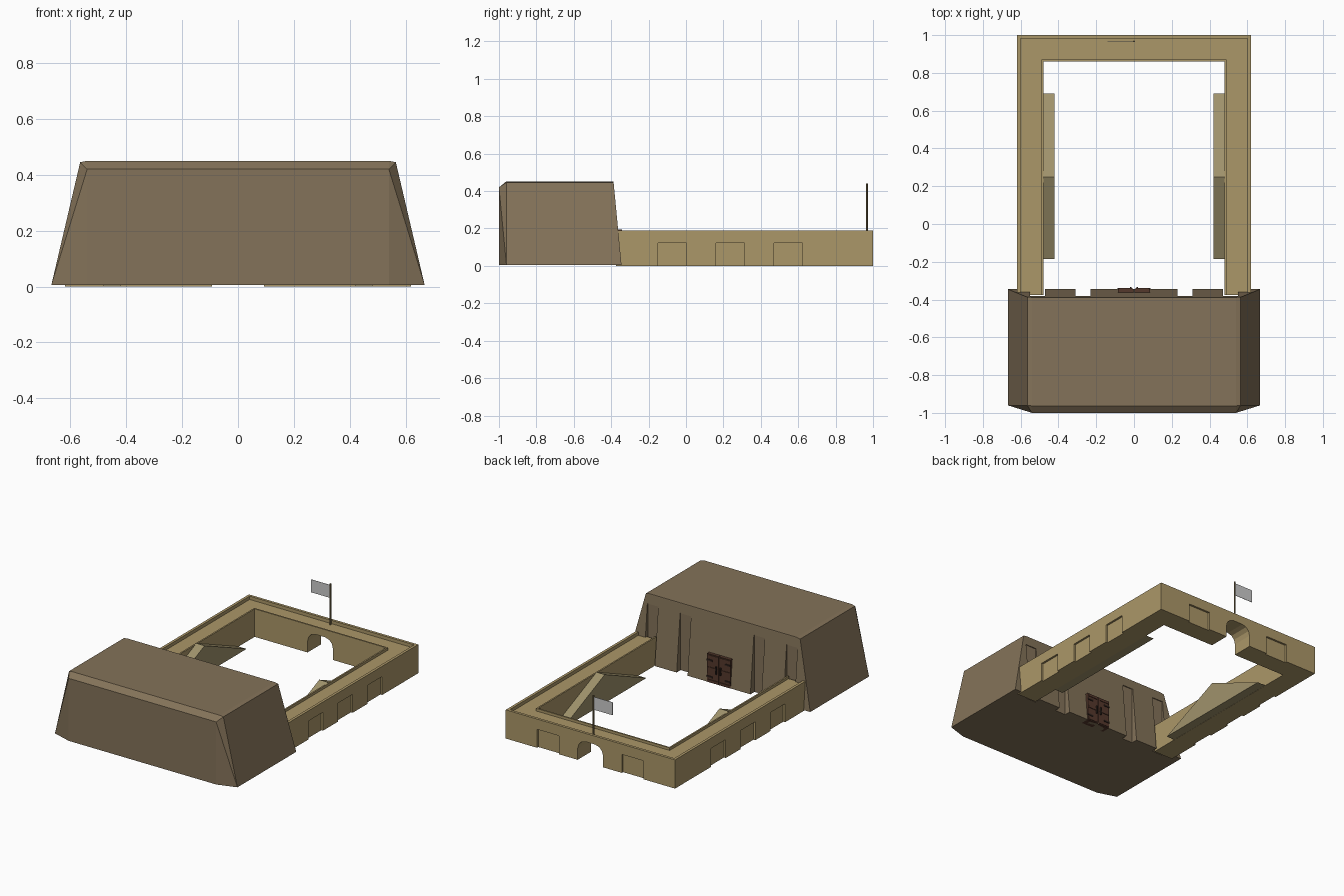
import bpy, bmesh
from mathutils import Matrix, Vector

if "Cube" in bpy.data.objects:
    bpy.data.objects.remove(bpy.data.objects["Cube"])


def material(name, rgb):
    m = bpy.data.materials.new(name)
    m.diffuse_color = (*rgb, 1)
    m.use_nodes = True
    m.node_tree.nodes["Principled BSDF"].inputs["Base Color"].default_value = m.diffuse_color
    return m


BROWN = material("brown_plaster", (0.23, 0.17, 0.10))
SAND = material("sand_plaster", (0.41, 0.31, 0.14))
OLIVE = material("ramp_stone", (0.35, 0.29, 0.15))
DOOR = material("door_wood", (0.09, 0.04, 0.025))
IRON = material("door_iron", (0.035, 0.02, 0.015))
POLE = material("pole_wood", (0.2, 0.15, 0.07))


def finish(bm, name, mat=None):
    bmesh.ops.recalc_face_normals(bm, faces=bm.faces)
    me = bpy.data.meshes.new(name)
    bm.to_mesh(me)
    bm.free()
    ob = bpy.data.objects.new(name, me)
    bpy.context.collection.objects.link(ob)
    if mat:
        me.materials.append(mat)
    return ob


def add_box(bm, x0, x1, y0, y1, z0, z1):
    size = Matrix.Diagonal((x1 - x0, y1 - y0, z1 - z0, 1))
    mid = Matrix.Translation(((x0 + x1) / 2, (y0 + y1) / 2, (z0 + z1) / 2))
    bmesh.ops.create_cube(bm, size=1, matrix=mid @ size)


def add_prism(bm, points, offset):
    face = bm.faces.new([bm.verts.new(p) for p in points])
    ext = bmesh.ops.extrude_face_region(bm, geom=[face])
    new = [v for v in ext["geom"] if isinstance(v, bmesh.types.BMVert)]
    bmesh.ops.translate(bm, verts=new, vec=Vector(offset))


def cut(ob, bm, name):
    cutter = finish(bm, name)
    cutter.hide_render = True
    mod = ob.modifiers.new("cut", "BOOLEAN")
    mod.operation, mod.solver, mod.object = "DIFFERENCE", "EXACT", cutter
    bpy.context.view_layer.objects.active = ob
    bpy.ops.object.modifier_apply(modifier=mod.name)
    bpy.data.objects.remove(cutter)


# Keep: tapered block with chamfered front
bm = bmesh.new()
for s in (-1, 1):
    for x, y, z in [(0.668, -0.345, 0.006), (0.668, -0.96, 0.006), (0.54, -1, 0.006),
                    (0.565, -0.387, 0.445), (0.565, -0.96, 0.445),
                    (0.54, -0.388, 0.45), (0.54, -0.963, 0.45), (0.54, -1, 0.42)]:
        bm.verts.new((s * x, y, z))
bmesh.ops.convex_hull(bm, input=bm.verts)
bmesh.ops.dissolve_limit(bm, angle_limit=0.01, verts=bm.verts, edges=bm.edges)
keep = finish(bm, "keep", BROWN)

# Tall niches in the courtyard face of the keep
bm = bmesh.new()
for a, b in [(0.23, 0.31), (0.47, 0.55)]:
    add_box(bm, a, b, -0.387, -0.3, -0.1, 0.385)
    add_box(bm, -b, -a, -0.387, -0.3, -0.1, 0.385)
cut(keep, bm, "niche_cutter")

# Courtyard wall: trough profile swept round a U with mitred corners
profile = [(0, 0), (0, 0.19), (0.018, 0.19), (0.018, 0.168),
           (0.13, 0.168), (0.13, 0.185), (0.14, 0.185), (0.14, 0)]
bm = bmesh.new()
rows = []
for sx, corner in [(1, False), (1, True), (-1, True), (-1, False)]:
    rows.append([bm.verts.new((sx * (0.62 - d), 1 - d if corner else -0.375, z))
                 for d, z in profile])
n = len(profile)
for r, q in zip(rows, rows[1:]):
    for i in range(n):
        j = (i + 1) % n
        bm.faces.new((r[i], r[j], q[j], q[i]))
bm.faces.new(rows[0])
bm.faces.new(rows[-1])
wall = finish(bm, "courtyard_wall", SAND)

# Blind openings and arched gateway
bm = bmesh.new()
for s in (-1, 1):
    for y in (-0.15, 0.16, 0.47):
        x0, x1 = sorted((s * 0.607, s * 0.7))
        add_box(bm, x0, x1, y, y + 0.153, -0.1, 0.122)
    x0, x1 = sorted((s * 0.23, s * 0.39))
    add_box(bm, x0, x1, 0.987, 1.1, -0.1, 0.122)
half = [(0.093, -0.1), (0.093, 0.075), (0.085, 0.105), (0.065, 0.126), (0.035, 0.135)]
arch = half + [(-x, z) for x, z in reversed(half)]
add_prism(bm, [(x, 0.8, z) for x, z in arch], (0, 0.3, 0))
cut(wall, bm, "opening_cutter")

# Double-sided ramps up to the wall walk
for s, side in ((-1, "left"), (1, "right")):
    bm = bmesh.new()
    add_prism(bm, [(s * 0.42, -0.185, 0.001), (s * 0.42, 0.69, 0.001), (s * 0.42, 0.25, 0.19)],
              (s * 0.062, 0, 0))
    finish(bm, side + "_ramp", OLIVE)

# Double door with rails, straps and handles
bm = bmesh.new()
for s in (-1, 1):
    x0, x1 = sorted((s * 0.002, s * 0.085))
    add_box(bm, x0, x1, -0.4, -0.343, 0.006, 0.195)
    for z in (0.012, 0.095, 0.175):
        x0, x1 = sorted((s * 0.008, s * 0.08))
        add_box(bm, x0, x1, -0.345, -0.339, z, z + 0.014)
finish(bm, "door_leaves", DOOR)
bm = bmesh.new()
for s in (-1, 1):
    for z in (0.04, 0.15):
        x0, x1 = sorted((s * 0.045, s * 0.087))
        add_box(bm, x0, x1, -0.345, -0.338, z, z + 0.01)
    x0, x1 = sorted((s * 0.012, s * 0.02))
    add_box(bm, x0, x1, -0.345, -0.333, 0.075, 0.125)
finish(bm, "door_ironwork", IRON)

# Flag and pole above the gate
bm = bmesh.new()
bmesh.ops.create_cone(bm, cap_ends=True, segments=8, radius1=0.005, radius2=0.005, depth=0.275,
                      matrix=Matrix.Translation((0, 0.967, 0.3025)))
finish(bm, "flag_pole", POLE)
bm = bmesh.new()
add_box(bm, -0.14, 0, 0.966, 0.968, 0.345, 0.43)
finish(bm, "flag")
